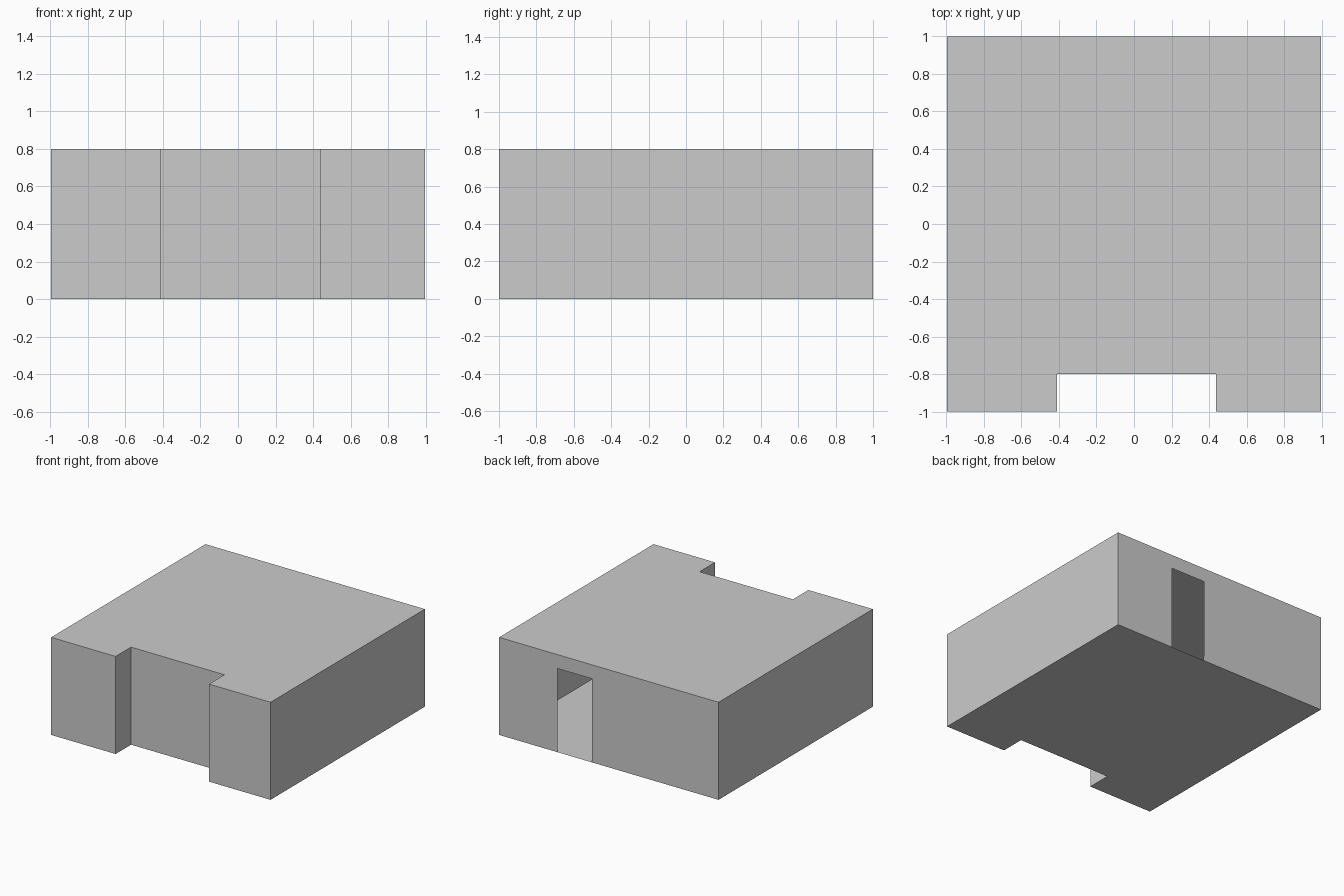
import bpy, bmesh

if "Cube" in bpy.data.objects:
    bpy.data.objects.remove(bpy.data.objects["Cube"])

W, D, H = 0.995, 1.0, 0.8            # half width, half depth, height
NL, NR, NY = -0.41, 0.437, -0.8      # front notch
DL, DR, DH = 0.152, 0.467, 0.686     # back doorway


def make_object(name, polys):
    bm = bmesh.new()
    for poly in polys:
        bm.faces.new([bm.verts.new(p) for p in poly])
    bmesh.ops.remove_doubles(bm, verts=bm.verts, dist=1e-5)
    mesh = bpy.data.meshes.new(name)
    bm.to_mesh(mesh)
    bm.free()
    obj = bpy.data.objects.new(name, mesh)
    bpy.context.collection.objects.link(obj)
    return obj


def wall(a, b, h):
    return [(*a, 0), (*b, 0), (*b, h), (*a, h)]


def path(i):
    # Plan outline inset by i, from one door edge around to the other
    return [(DL, D - i), (-W + i, D - i), (-W + i, -D + i), (NL - i, -D + i),
            (NL - i, NY + i), (NR + i, NY + i), (NR + i, -D + i),
            (W - i, -D + i), (W - i, D - i), (DR, D - i)]


# Hollow thin-walled shell: outer walls, doorway wall, roof and floor
plan = path(0)
ring = plan[1:-1]
polys = [wall(a, b, H) for a, b in zip(ring, ring[1:])]
polys.append([(W, D, 0), (DR, D, 0), (DR, D, DH), (DL, D, DH),
              (DL, D, 0), (-W, D, 0), (-W, D, H), (W, D, H)])
polys.append([(x, y, H) for x, y in ring])
polys.append([(x, y, 0) for x, y in reversed(plan)])
make_object("building_shell", polys)

# Low skirting strip along the inside of the walls
inner = path(0.004)
make_object("skirting", [wall(b, a, 0.04) for a, b in zip(inner, inner[1:])])
